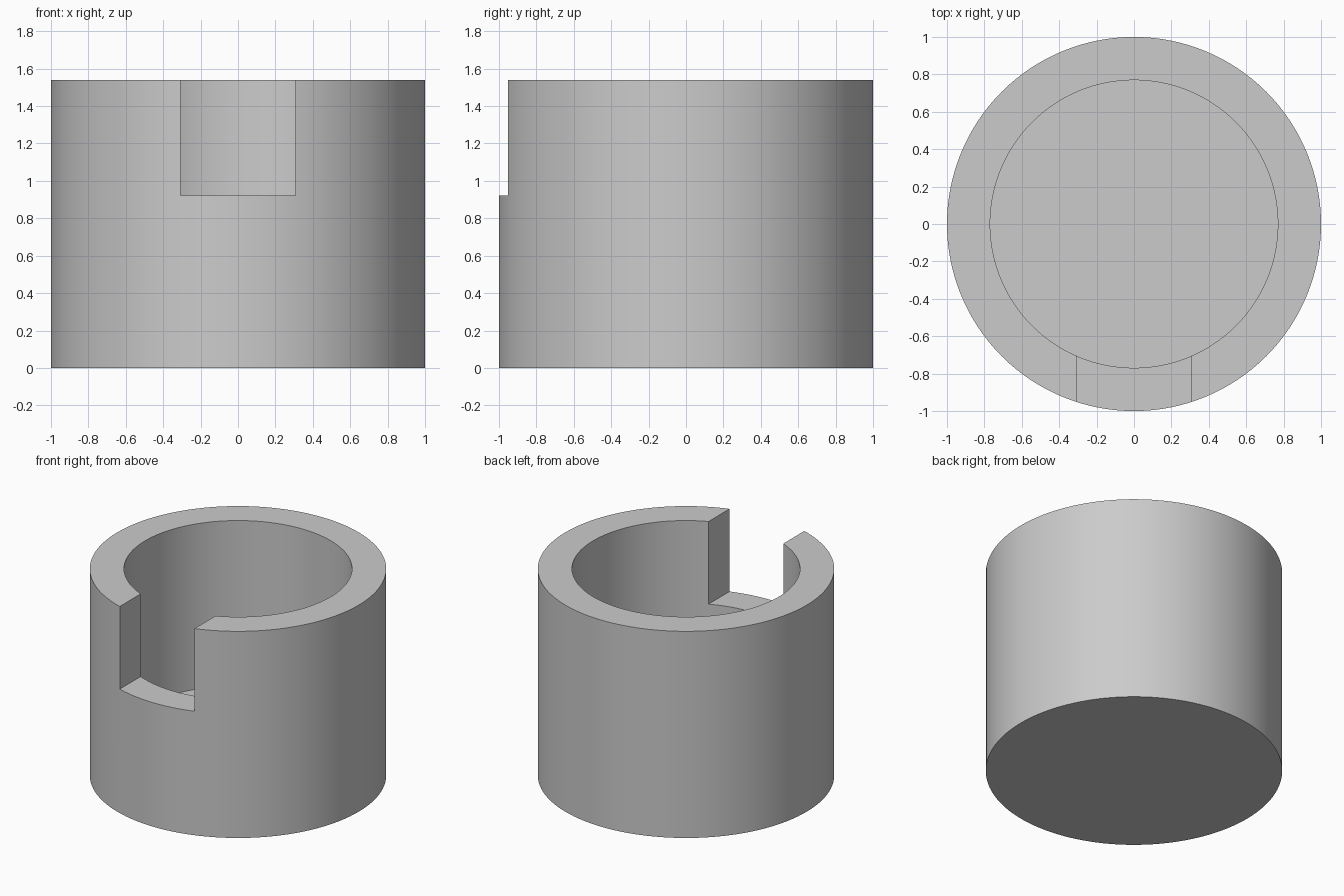
import bpy
import math

UNIT = 1 / 13            # outer radius is 13 units
HEIGHT = 20 * UNIT
BORE = 10 * UNIT
FLOOR = 4 * UNIT
NOTCH_WIDTH = 8 * UNIT
NOTCH_SILL = 12 * UNIT

default = bpy.data.objects.get("Cube")
if default:
    bpy.data.objects.remove(default, do_unlink=True)

grey = bpy.data.materials.new("plain grey")
colour = (0.6, 0.6, 0.6, 1)
grey.use_nodes = True
grey.diffuse_color = colour
grey.node_tree.nodes["Principled BSDF"].inputs["Base Color"].default_value = colour


def cylinder(name, radius, bottom, top):
    bpy.ops.mesh.primitive_cylinder_add(
        vertices=128, radius=radius, depth=top - bottom,
        location=(0, 0, (bottom + top) / 2))
    obj = bpy.context.object
    obj.name = name
    return obj


def cut(target, cutter):
    mod = target.modifiers.new("cut " + cutter.name, 'BOOLEAN')
    mod.operation = 'DIFFERENCE'
    mod.solver = 'EXACT'
    mod.object = cutter
    bpy.context.view_layer.objects.active = target
    bpy.ops.object.modifier_apply(modifier=mod.name)
    bpy.data.objects.remove(cutter, do_unlink=True)


# Solid round body
cup = cylinder("cup_body", 1, 0, HEIGHT)
cup.data.materials.append(grey)

# Blind bore, leaving a floor
cut(cup, cylinder("bore", BORE, FLOOR, HEIGHT + 0.2))

# Square notch through the front wall
bpy.ops.mesh.primitive_cube_add(size=1, location=(0, -0.7, NOTCH_SILL + 0.5))
notch = bpy.context.object
notch.name = "notch"
notch.scale = (NOTCH_WIDTH, 1, 1)
bpy.context.view_layer.update()
cut(cup, notch)

# Smooth walls with crisp rims
bpy.ops.object.select_all(action='DESELECT')
cup.select_set(True)
bpy.context.view_layer.objects.active = cup
bpy.ops.object.shade_smooth_by_angle(angle=math.radians(30))
